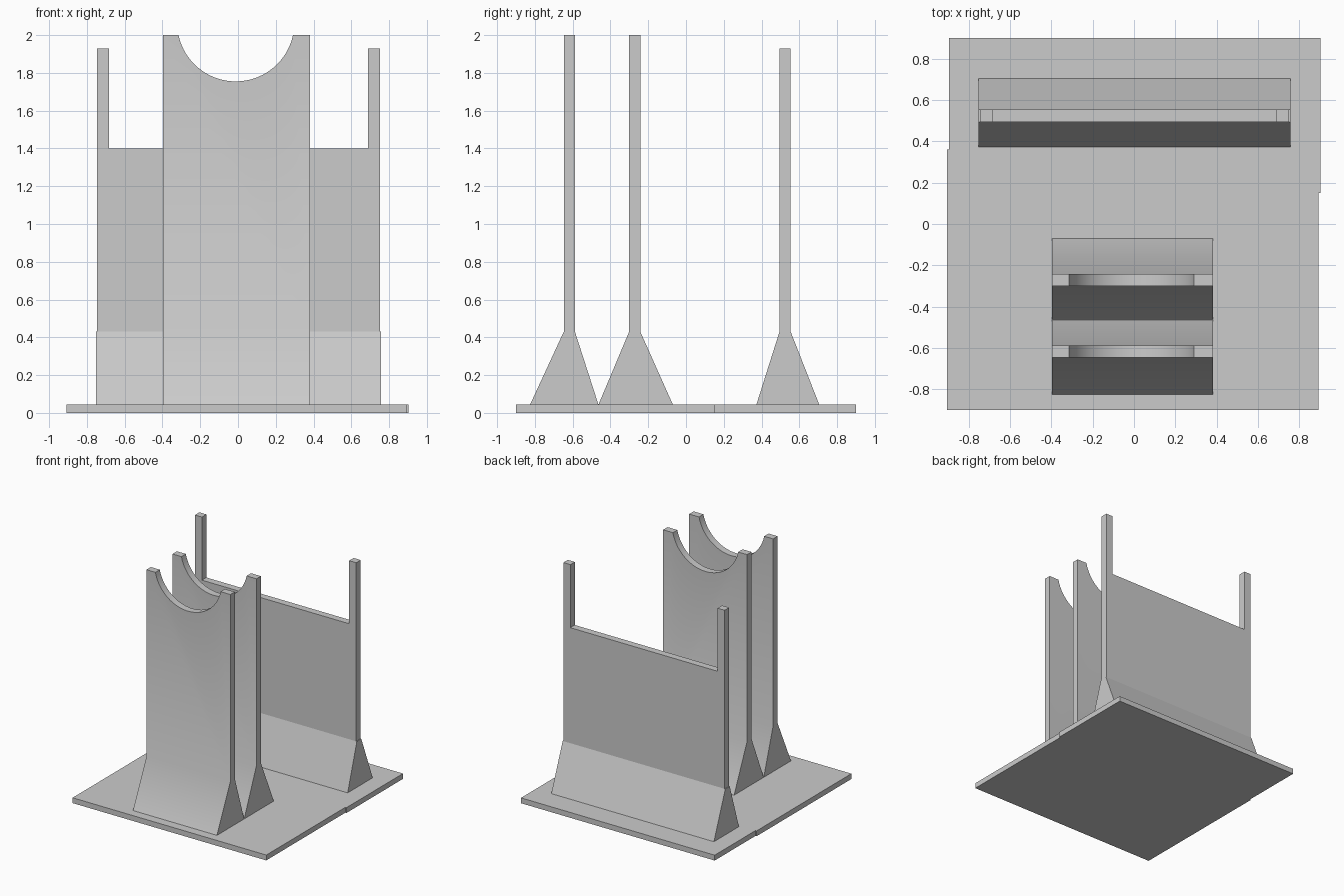
import bpy
import bmesh
from math import radians, cos, sin, asin

cube = bpy.data.objects.get("Cube")
if cube:
    bpy.data.objects.remove(cube, do_unlink=True)

grey = bpy.data.materials.new("light_grey")
grey.use_nodes = True
colour = (0.6, 0.6, 0.6, 1)
grey.diffuse_color = colour
grey.node_tree.nodes["Principled BSDF"].inputs["Base Color"].default_value = colour

BASE_TOP, BEND = 0.045, 0.43


def finish(name, bm):
    bmesh.ops.recalc_face_normals(bm, faces=bm.faces[:])
    mesh = bpy.data.meshes.new(name)
    bm.to_mesh(mesh)
    bm.free()
    mesh.materials.append(grey)
    obj = bpy.data.objects.new(name, mesh)
    bpy.context.collection.objects.link(obj)
    bpy.ops.object.select_all(action='DESELECT')
    obj.select_set(True)
    bpy.context.view_layer.objects.active = obj
    bpy.ops.object.shade_smooth_by_angle(angle=radians(30))
    return obj


def prism(bm, rings):
    """Join two matching rings of points into a closed solid."""
    a, b = [[bm.verts.new(p) for p in ring] for ring in rings]
    bm.faces.new(a)
    bm.faces.new(b[::-1])
    for i in range(len(a)):
        j = (i + 1) % len(a)
        bm.faces.new((a[i], b[i], b[j], a[j]))


def panel(name, outline, wall, foot):
    """Upright wall from an x-z outline that starts and ends at the bend, on a flared foot."""
    bm = bmesh.new()
    sides = []
    for y, foot_y in zip(wall, foot):
        upper = [bm.verts.new((x, y, z)) for x, z in outline]
        bm.faces.new(upper)
        low = [bm.verts.new((outline[k][0], foot_y, BASE_TOP)) for k in (0, -1)]
        bm.faces.new((upper[0], upper[-1], low[1], low[0]))
        sides.append([low[0]] + upper + [low[1]])
    a, b = sides
    for i in range(len(a)):
        j = (i + 1) % len(a)
        bm.faces.new((a[i], b[i], b[j], a[j]))
    return finish(name, bm)


# Base plate with slightly stepped side edges
plate = [(-0.907, -0.9), (0.893, -0.9), (0.893, 0.15), (0.903, 0.15),
         (0.903, 0.9), (-0.897, 0.9), (-0.897, 0.36), (-0.907, 0.36)]
bm = bmesh.new()
prism(bm, [[(x, y, z) for x, y in plate] for z in (0, BASE_TOP)])
finish("base_plate", bm)

# Two cradle supports with a round notch in the top
left, right, top = -0.398, 0.382, 2.0
cx, cz, radius, steps = -0.012, 2.065, 0.31, 40
dip = asin((cz - top) / radius)
start, end = -radians(180) + dip, -dip
arc = [(cx + radius * cos(start + (end - start) * i / steps),
        cz + radius * sin(start + (end - start) * i / steps)) for i in range(steps + 1)]
cradle = [(left, BEND), (left, top)] + arc + [(right, top), (right, BEND)]
panel("front_cradle", cradle, (-0.647, -0.588), (-0.825, -0.464))
panel("middle_cradle", cradle, (-0.301, -0.242), (-0.463, -0.07))

# Wide rear panel with a post at each end
post_top, sill = 1.93, 1.4
rear = [(-0.753, BEND), (-0.747, BEND), (-0.747, post_top), (-0.682, post_top),
        (-0.682, sill), (0.687, sill), (0.687, post_top), (0.752, post_top),
        (0.752, BEND), (0.758, BEND)]
panel("rear_panel", rear, (0.495, 0.554), (0.373, 0.705))
